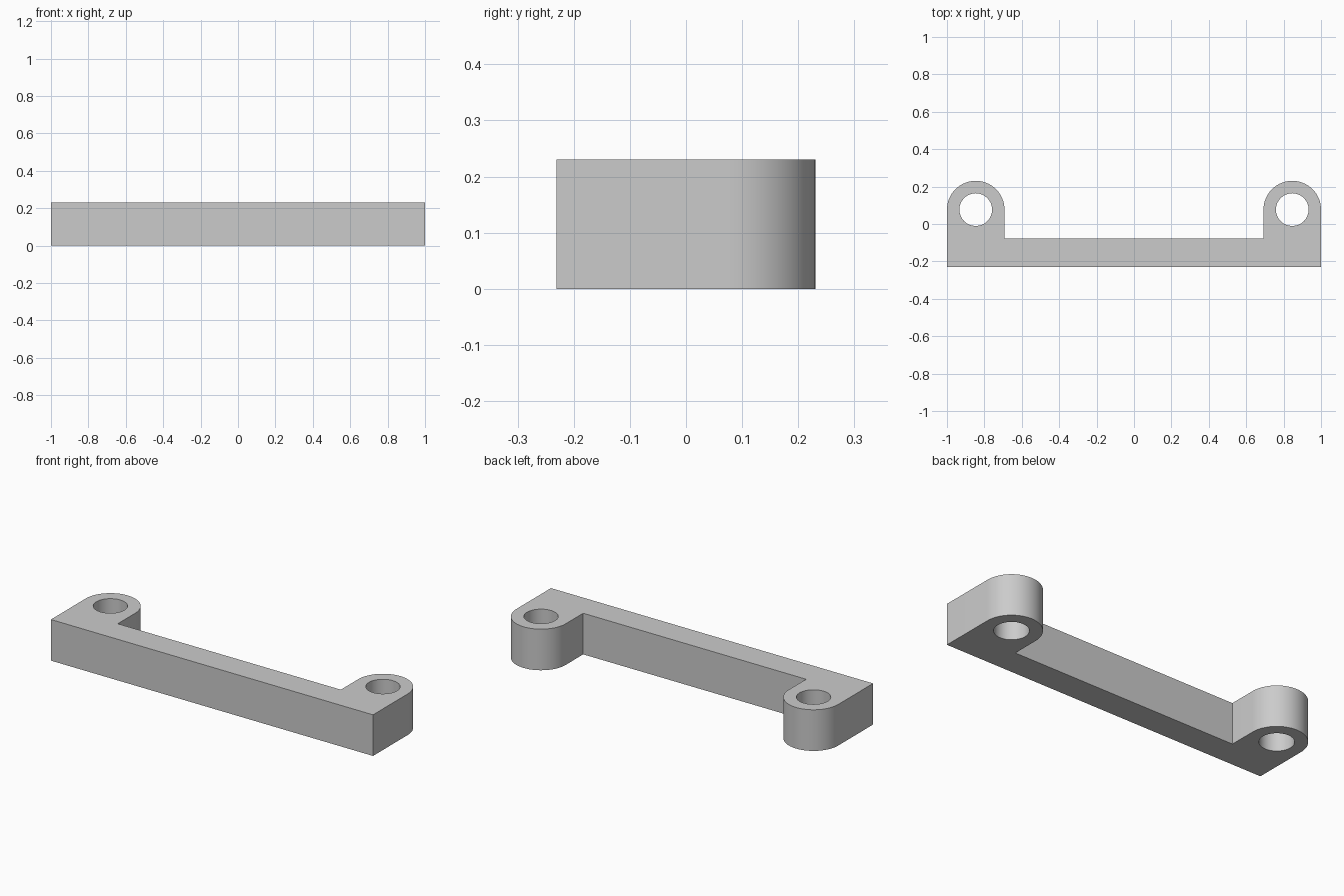
import bpy
import bmesh
from math import cos, sin, pi, radians

cube = bpy.data.objects.get("Cube")
if cube:
    bpy.data.objects.remove(cube, do_unlink=True)

UNIT = 1 / 13
HEIGHT = 3 * UNIT
FRONT, BAR_BACK = -3 * UNIT, -UNIT
LUG_X, LUG_Y, LUG_R = 11 * UNIT, UNIT, 2 * UNIT
HOLE_R = 0.0875
STEPS = 32


def arc(cx, radius, turn):
    """Points counter-clockwise from +x, around a lug centre."""
    return [(cx + radius * cos(turn * i / STEPS), LUG_Y + radius * sin(turn * i / STEPS))
            for i in range(STEPS + 1)]


def add_loop(bm, points):
    verts = [bm.verts.new((x, y, 0)) for x, y in points]
    return [bm.edges.new((v, verts[(i + 1) % len(verts)])) for i, v in enumerate(verts)]


# Bracket outline: straight front bar with a rounded lug at each end
inner = LUG_X - LUG_R
outline = [(-1, FRONT), (1, FRONT)]
outline += arc(LUG_X, LUG_R, pi)
outline += [(inner, BAR_BACK), (-inner, BAR_BACK)]
outline += arc(-LUG_X, LUG_R, pi)

bm = bmesh.new()
edges = add_loop(bm, outline)

# Screw hole through each lug
for side in (-1, 1):
    edges += add_loop(bm, arc(side * LUG_X, HOLE_R, 2 * pi)[:-1])

# Fill the plan and raise it to full height
bmesh.ops.triangle_fill(bm, edges=edges, use_beauty=True, normal=(0, 0, 1))
raised = bmesh.ops.extrude_face_region(bm, geom=bm.faces[:], use_keep_orig=True)
top = [g for g in raised["geom"] if isinstance(g, bmesh.types.BMVert)]
bmesh.ops.translate(bm, verts=top, vec=(0, 0, HEIGHT))
bmesh.ops.recalc_face_normals(bm, faces=bm.faces[:])

mesh = bpy.data.meshes.new("mounting_bracket")
bm.to_mesh(mesh)
bm.free()
bracket = bpy.data.objects.new("mounting_bracket", mesh)
bpy.context.collection.objects.link(bracket)

# Plain grey finish
grey = bpy.data.materials.new("plain_grey")
grey.use_nodes = True
colour = (0.6, 0.6, 0.6, 1)
grey.diffuse_color = colour
grey.node_tree.nodes["Principled BSDF"].inputs["Base Color"].default_value = colour
mesh.materials.append(grey)

# Smooth the curved walls, keep the rims sharp
bpy.ops.object.select_all(action="DESELECT")
bracket.select_set(True)
bpy.context.view_layer.objects.active = bracket
bpy.ops.object.shade_smooth_by_angle(angle=radians(30))
